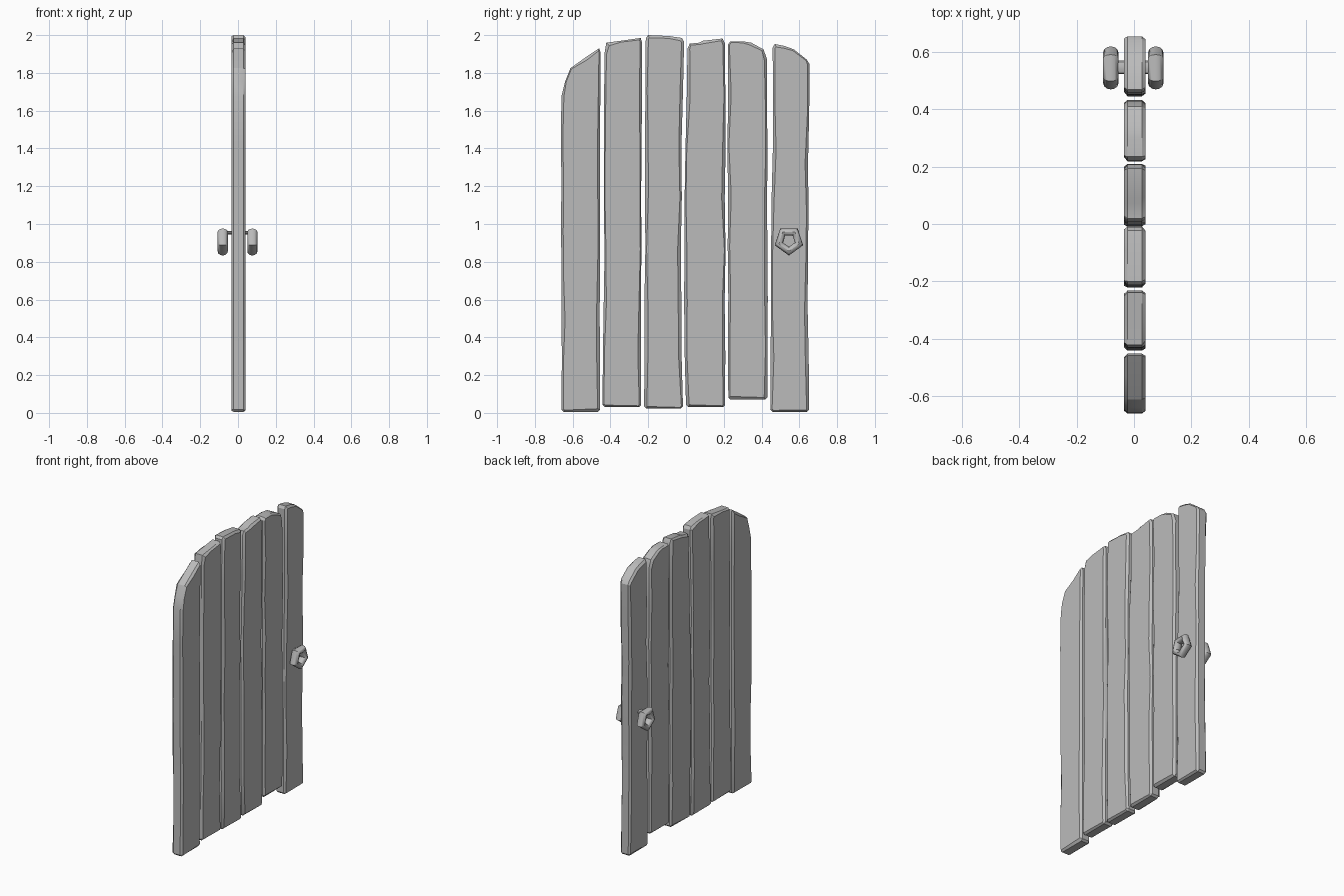
import bpy
import bmesh
import random
from math import pi, sin, cos
from mathutils import Vector, Matrix

random.seed(4)
if "Cube" in bpy.data.objects:
    bpy.data.objects.remove(bpy.data.objects["Cube"], do_unlink=True)

grey = bpy.data.materials.new("plain_grey")
grey.use_nodes = True
grey.diffuse_color = (0.5, 0.5, 0.5, 1)
grey.node_tree.nodes["Principled BSDF"].inputs["Base Color"].default_value = (0.5, 0.5, 0.5, 1)


def finish(bm, name, angle):
    bmesh.ops.recalc_face_normals(bm, faces=bm.faces)
    mesh = bpy.data.meshes.new(name)
    bm.to_mesh(mesh)
    bm.free()
    mesh.materials.append(grey)
    obj = bpy.data.objects.new(name, mesh)
    bpy.context.collection.objects.link(obj)
    bpy.ops.object.select_all(action='DESELECT')
    obj.select_set(True)
    bpy.context.view_layer.objects.active = obj
    bpy.ops.object.shade_smooth_by_angle(angle=angle)
    return obj


def side(y0, y1, z0, z1, bulge, steps=7):
    """Slightly wavy plank edge between two heights, ends excluded."""
    pts = []
    for i in range(1, steps):
        t = i / steps
        y = y0 + (y1 - y0) * t + bulge * sin(pi * t) + random.uniform(-0.003, 0.003)
        pts.append((y, z0 + (z1 - z0) * t))
    return pts


def inset(pts, amounts):
    """Move each outline point inward along its mitred normal."""
    out = []
    for i, p in enumerate(pts):
        a, b = Vector(pts[i - 1]), Vector(pts[(i + 1) % len(pts)])
        p = Vector(p)
        n1 = Vector((-(p - a).y, (p - a).x)).normalized()
        n2 = Vector((-(b - p).y, (b - p).x)).normalized()
        out.append(p + (n1 + n2) * (amounts[i] / max(1 + n1.dot(n2), 0.5)))
    return out


def plank(name, left, right, bottom, top, left_bulge=0, right_bulge=0):
    """Plank with a worn chamfer; top runs from right to left."""
    r = 0.012
    outline = [(left, bottom + r), (left + r, bottom), (right - r, bottom), (right, bottom + r)]
    outline += side(right, top[0][0], bottom + r, top[0][1], right_bulge)
    outline += top
    outline += side(left, top[-1][0], bottom + r, top[-1][1], left_bulge)[::-1]
    bm = bmesh.new()
    rings = []
    for x, worn in ((-0.035, True), (-0.023, False), (0.028, False), (0.041, True)):
        amounts = [random.uniform(0.006, 0.018) if worn else 0 for _ in outline]
        rings.append([bm.verts.new((x, p[0], p[1])) for p in inset(outline, amounts)])
    for lower, upper in zip(rings, rings[1:]):
        for i in range(len(outline)):
            j = (i + 1) % len(outline)
            bm.faces.new((lower[i], lower[j], upper[j], upper[i]))
    bm.faces.new(rings[0])
    bm.faces.new(rings[-1])
    finish(bm, name, 0.5)


# Six boards, front to back
plank("plank_1", -0.66, -0.455, 0.005,
      [(-0.453, 1.91), (-0.46, 1.93), (-0.535, 1.88), (-0.612, 1.825), (-0.64, 1.755), (-0.66, 1.675)])
plank("plank_2", -0.442, -0.237, 0.03,
      [(-0.232, 1.96), (-0.24, 1.985), (-0.345, 1.97), (-0.422, 1.96), (-0.432, 1.90)], 0.004, -0.002)
plank("plank_3", -0.222, -0.016, 0.022,
      [(-0.01, 1.965), (-0.022, 1.985), (-0.09, 1.995), (-0.2, 2.0), (-0.213, 1.985)], 0, -0.013)
plank("plank_4", 0.0, 0.207, 0.03,
      [(0.207, 1.955), (0.193, 1.982), (0.09, 1.97), (0.07, 1.96), (0.02, 1.955), (0.008, 1.93)], -0.013)
plank("plank_5", 0.224, 0.431, 0.07,
      [(0.43, 1.87), (0.41, 1.925), (0.345, 1.96), (0.3, 1.967), (0.235, 1.967), (0.222, 1.95)], -0.002)
plank("plank_6", 0.446, 0.652, 0.005,
      [(0.655, 1.845), (0.64, 1.87), (0.57, 1.925), (0.52, 1.943), (0.47, 1.953), (0.459, 1.935)], 0.002, -0.008)

# Five-sided ring handles, one on each side
for name, x in (("ring_handle_left", 0.076), ("ring_handle_right", -0.081)):
    bm = bmesh.new()
    loops = []
    for i in range(5):
        a = -pi / 2 + 2 * pi * i / 5
        loop = []
        for k in range(12):
            b = 2 * pi * k / 12
            rad = 0.056 + 0.023 * cos(b)
            loop.append(bm.verts.new((x + 0.027 * sin(b), 0.545 + rad * cos(a), 0.912 + rad * sin(a))))
        loops.append(loop)
    for i in range(5):
        one, two = loops[i], loops[(i + 1) % 5]
        for k in range(12):
            m = (k + 1) % 12
            bm.faces.new((one[k], one[m], two[m], two[k]))
    finish(bm, name, 0.6)

# Peg through the board that carries both rings
bm = bmesh.new()
bmesh.ops.create_cone(bm, cap_ends=True, segments=10, radius1=0.012, radius2=0.012, depth=0.14,
                      matrix=Matrix.Translation((-0.002, 0.547, 0.953)) @ Matrix.Rotation(pi / 2, 4, 'Y')
                      @ Matrix.Diagonal((0.8, 2.0, 1, 1)))
finish(bm, "handle_peg", 0.6)
